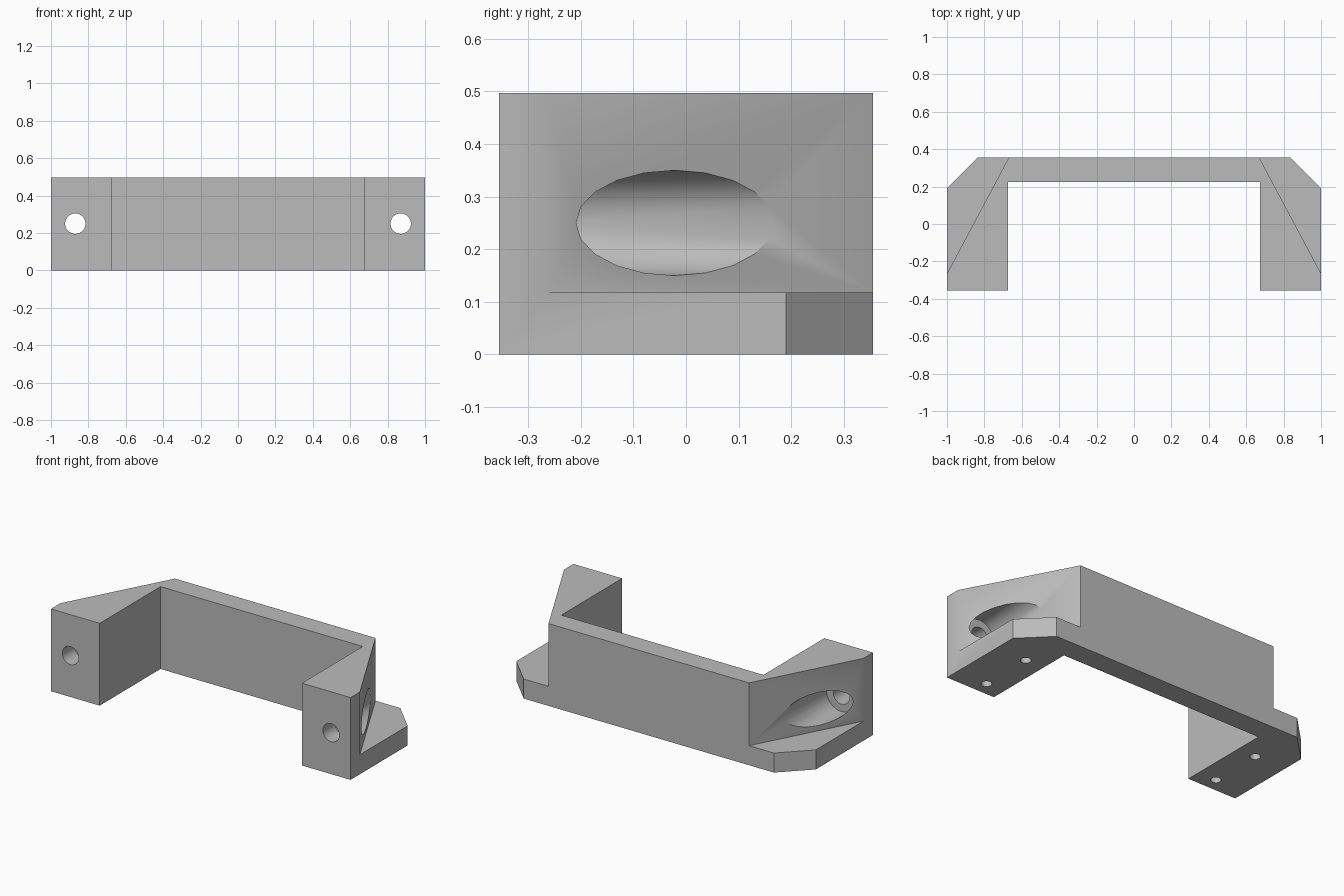
import bpy
import bmesh
import math
from mathutils import Matrix, Vector

cube = bpy.data.objects.get("Cube")
if cube:
    bpy.data.objects.remove(cube)

HEIGHT, FLANGE = 0.497, 0.118      # full height, thickness of the corner flanges
FRONT, BACK = -0.355, 0.355
BOLT_X, BOLT_Z = 0.87, 0.25


def add_object(name, bm):
    bmesh.ops.recalc_face_normals(bm, faces=bm.faces)
    mesh = bpy.data.meshes.new(name)
    bm.to_mesh(mesh)
    bm.free()
    obj = bpy.data.objects.new(name, mesh)
    bpy.context.collection.objects.link(obj)
    return obj


def prism(name, outline, z0, z1):
    bm = bmesh.new()
    face = bm.faces.new([bm.verts.new((x, y, z0)) for x, y in outline])
    ext = bmesh.ops.extrude_face_region(bm, geom=[face])["geom"]
    verts = [g for g in ext if isinstance(g, bmesh.types.BMVert)]
    bmesh.ops.translate(bm, verts=verts, vec=(0, 0, z1 - z0))
    return add_object(name, bm)


def cylinder(name, start, end, radius, sides=20):
    start, end = Vector(start), Vector(end)
    axis = end - start
    turn = Matrix.Rotation(-math.pi / 2, 4, 'X') if axis.y else Matrix.Identity(4)
    bm = bmesh.new()
    bmesh.ops.create_cone(bm, cap_ends=True, segments=sides, radius1=radius,
                          radius2=radius, depth=axis.length,
                          matrix=Matrix.Translation((start + end) / 2) @ turn)
    return add_object(name, bm)


def cut(target, cutter):
    cutter.hide_render = True
    mod = target.modifiers.new("cut", 'BOOLEAN')
    mod.operation, mod.solver, mod.object = 'DIFFERENCE', 'EXACT', cutter
    bpy.context.view_layer.objects.active = target
    bpy.ops.object.modifier_apply(modifier=mod.name)
    bpy.data.objects.remove(cutter)


# U-shaped bracket with chamfered back corners
half = [(0.675, 0.225), (0.675, FRONT), (1, FRONT), (1, 0.19), (0.835, BACK)]
bracket = prism("bracket", half + [(-x, y) for x, y in reversed(half)], 0, HEIGHT)

for side in (1, -1):
    # Slanted relief above each corner flange
    wedge = [(1.033, -0.327), (0.643, 0.405), (1.1, 0.405), (1.1, -0.327)]
    cut(bracket, prism("relief_cutter", [(side * x, y) for x, y in wedge], FLANGE, 0.6))
    # Mounting bolt hole with a wide counterbore from behind
    x = side * BOLT_X
    cut(bracket, cylinder("counterbore_cutter", (x, -0.24, BOLT_Z), (x, 0.5, BOLT_Z), 0.1))
    cut(bracket, cylinder("bolt_cutter", (x, -0.5, BOLT_Z), (x, 0, BOLT_Z), 0.055))
    # Two blind screw holes in the underside
    for y in (-0.272, 0.053):
        cut(bracket, cylinder("screw_cutter", (side * 0.796, y, -0.1),
                              (side * 0.796, y, 0.15), 0.029))

# Plain grey finish
grey = bpy.data.materials.new("grey")
grey.use_nodes = True
grey.diffuse_color = (0.5, 0.5, 0.5, 1)
grey.node_tree.nodes["Principled BSDF"].inputs["Base Color"].default_value = (0.5, 0.5, 0.5, 1)
bracket.data.materials.clear()
bracket.data.materials.append(grey)

bpy.ops.object.select_all(action='DESELECT')
bracket.select_set(True)
bpy.context.view_layer.objects.active = bracket
bpy.ops.object.shade_smooth_by_angle(angle=math.radians(30))
